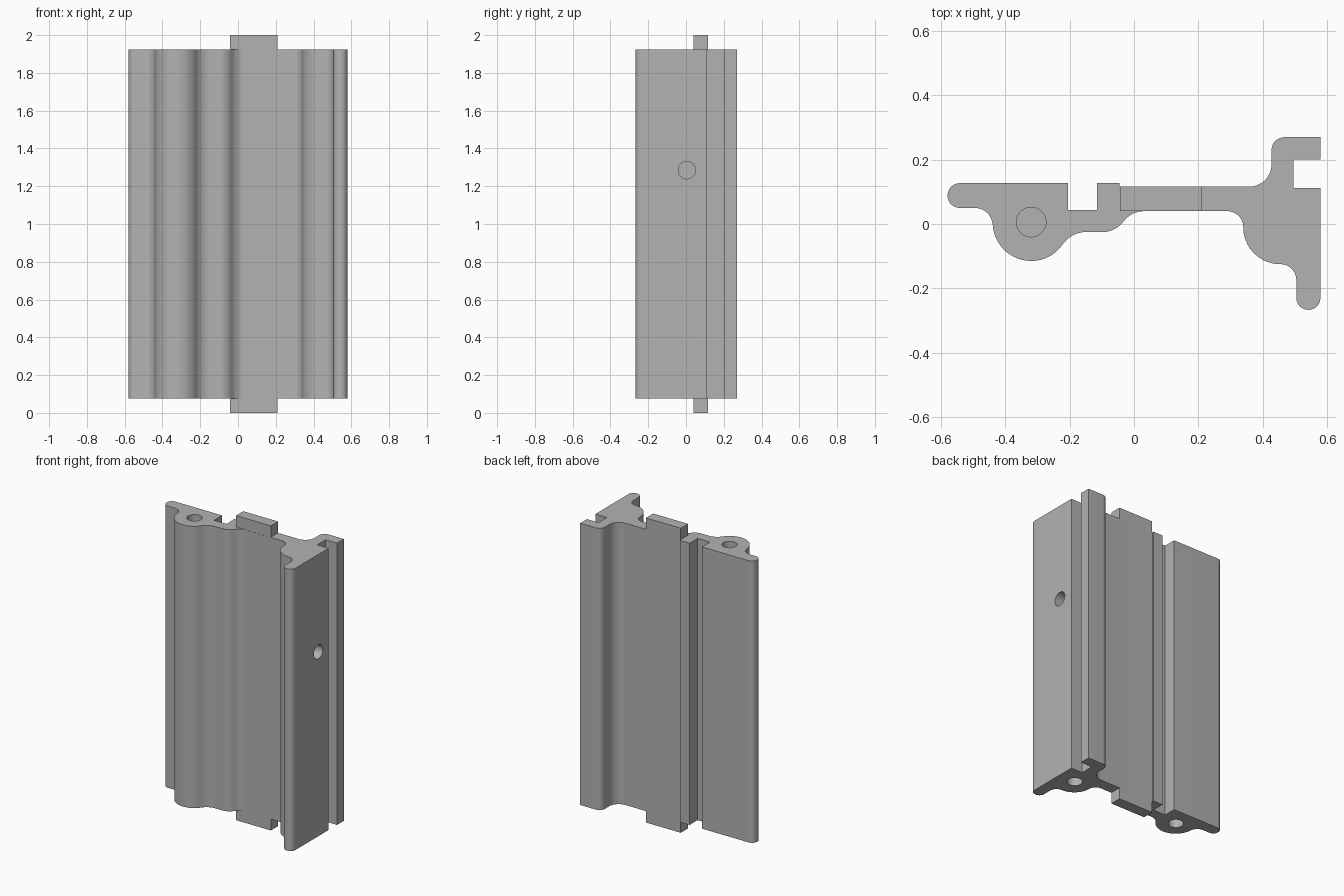
import bpy, bmesh, math
from mathutils import Vector, Matrix

cube = bpy.data.objects.get("Cube")
if cube:
    bpy.data.objects.remove(cube, do_unlink=True)

BOTTOM, TOP = 0.075, 1.925
HOLE_R, HOLE_DEPTH = 0.046, 0.25

grey = bpy.data.materials.new("plain_grey")
grey.use_nodes = True
colour = (0.45, 0.45, 0.45, 1)
grey.diffuse_color = colour
grey.node_tree.nodes["Principled BSDF"].inputs["Base Color"].default_value = colour


def fillet(corners, step=math.radians(7)):
    """Round each (x, y, radius) corner with a tangent arc."""
    out = []
    for i, (x, y, r) in enumerate(corners):
        p = Vector((x, y))
        if r == 0:
            out.append(p)
            continue
        a = (Vector(corners[i - 1][:2]) - p).normalized()
        b = (Vector(corners[(i + 1) % len(corners)][:2]) - p).normalized()
        half = a.angle(b) / 2
        centre = p + (a + b).normalized() * (r / math.sin(half))
        start = p + a * (r / math.tan(half)) - centre
        sweep = math.pi - 2 * half
        if a.x * b.y - a.y * b.x > 0:
            sweep = -sweep
        n = max(2, round(abs(sweep) / step))
        for k in range(n + 1):
            out.append(centre + Matrix.Rotation(sweep * k / n, 2) @ start)
    return out


def extrude(name, outline, z0, z1):
    """Extrude a plan outline between two heights."""
    bm = bmesh.new()
    face = bm.faces.new([bm.verts.new((p[0], p[1], z0)) for p in outline])
    moved = bmesh.ops.extrude_face_region(bm, geom=[face])["geom"]
    verts = [v for v in moved if isinstance(v, bmesh.types.BMVert)]
    bmesh.ops.translate(bm, verts=verts, vec=(0, 0, z1 - z0))
    bmesh.ops.remove_doubles(bm, verts=bm.verts, dist=1e-5)
    bmesh.ops.recalc_face_normals(bm, faces=bm.faces)
    mesh = bpy.data.meshes.new(name)
    bm.to_mesh(mesh)
    bm.free()
    mesh.materials.append(grey)
    obj = bpy.data.objects.new(name, mesh)
    bpy.context.collection.objects.link(obj)
    return obj


def drill(target, centre, depth, rotation=(0, 0, 0)):
    """Cut a flat-bottomed round hole centred on a surface point."""
    bpy.ops.mesh.primitive_cylinder_add(vertices=48, radius=HOLE_R, depth=depth * 2,
                                        location=centre, rotation=rotation)
    cutter = bpy.context.object
    cutter.data.materials.append(grey)
    cutter.hide_render = True
    mod = target.modifiers.new("hole", "BOOLEAN")
    mod.operation, mod.solver, mod.object = "DIFFERENCE", "EXACT", cutter
    bpy.context.view_layer.objects.active = target
    bpy.ops.object.modifier_apply(modifier=mod.name)
    bpy.data.objects.remove(cutter, do_unlink=True)


# Constant cross-section: rounded lip, screw boss, web, thick jamb with slot
profile = [
    (-0.58, 0.127, 0.038), (-0.58, 0.05, 0.038), (-0.44, 0.05, 0.055),
    (-0.44, -0.115, 0.12), (-0.2575, -0.115, 0.118), (-0.195, -0.025, 0.088),
    (-0.06, -0.025, 0.08), (-0.006, 0.04, 0.08),
    (0.34, 0.04, 0.05), (0.34, -0.125, 0.115), (0.505, -0.125, 0.049),
    (0.505, -0.267, 0.037), (0.58, -0.267, 0.037),
    (0.58, 0.112, 0), (0.497, 0.112, 0), (0.497, 0.2, 0), (0.58, 0.2, 0),
    (0.58, 0.27, 0), (0.428, 0.27, 0.04), (0.428, 0.116, 0.07),
    (-0.045, 0.116, 0), (-0.045, 0.127, 0), (-0.115, 0.127, 0),
    (-0.115, 0.044, 0), (-0.205, 0.044, 0), (-0.205, 0.127, 0),
]
body = extrude("extruded_body", fillet(profile), BOTTOM, TOP)

# Blind holes in the ends and in the jamb side
drill(body, (-0.32, 0.006, TOP), HOLE_DEPTH)
drill(body, (-0.32, 0.006, BOTTOM), HOLE_DEPTH)
drill(body, (0.46, 0, BOTTOM), HOLE_DEPTH)
drill(body, (0.58, 0.005, 1.285), 0.12, (0, math.pi / 2, 0))

bpy.ops.object.select_all(action="DESELECT")
body.select_set(True)
bpy.context.view_layer.objects.active = body
bpy.ops.object.shade_smooth_by_angle(angle=math.radians(30))

# Locating tabs on both ends of the web
tab = [(-0.043, 0.041), (0.21, 0.041), (0.21, 0.116), (-0.043, 0.116)]
extrude("lower_tab", tab, 0, BOTTOM)
extrude("upper_tab", tab, TOP, 2)
